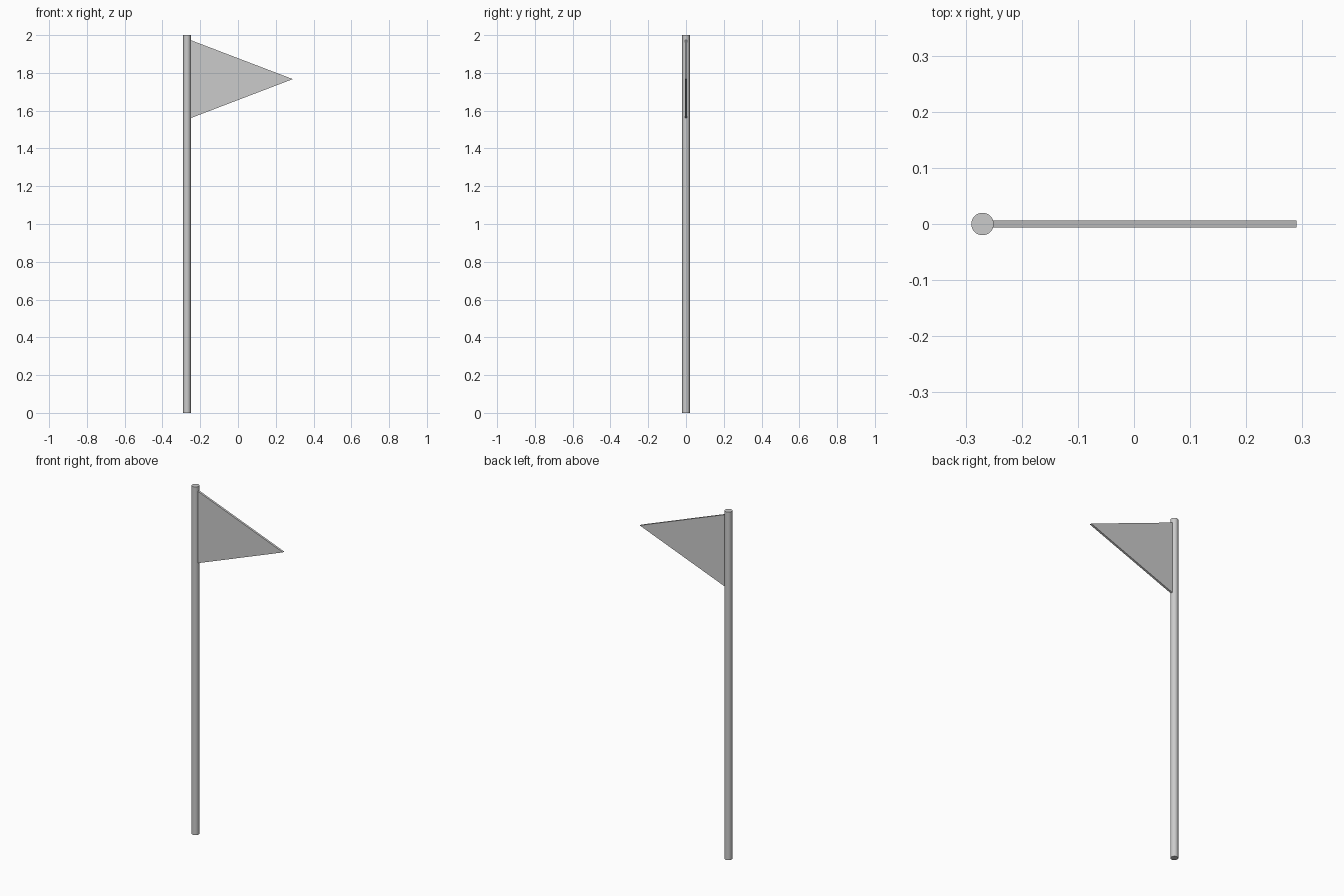
import bpy, bmesh

if "Cube" in bpy.data.objects:
    bpy.data.objects.remove(bpy.data.objects["Cube"])

# Pole
bpy.ops.mesh.primitive_cylinder_add(vertices=32, radius=0.02, depth=2, location=(-0.27, 0, 1))
pole = bpy.context.object
pole.name = "pole"
bpy.ops.object.shade_smooth_by_angle()

# Triangular pennant: profile extruded through its thickness
half = 0.006
bm = bmesh.new()
profile = [(-0.252, 1.56), (0.29, 1.767), (-0.252, 1.974)]
face = bm.faces.new([bm.verts.new((x, -half, z)) for x, z in profile])
ext = bmesh.ops.extrude_face_region(bm, geom=[face])
moved = [g for g in ext["geom"] if isinstance(g, bmesh.types.BMVert)]
bmesh.ops.translate(bm, verts=moved, vec=(0, 2 * half, 0))
bmesh.ops.recalc_face_normals(bm, faces=bm.faces)
mesh = bpy.data.meshes.new("pennant")
bm.to_mesh(mesh)
bm.free()
bpy.context.collection.objects.link(bpy.data.objects.new("pennant", mesh))
